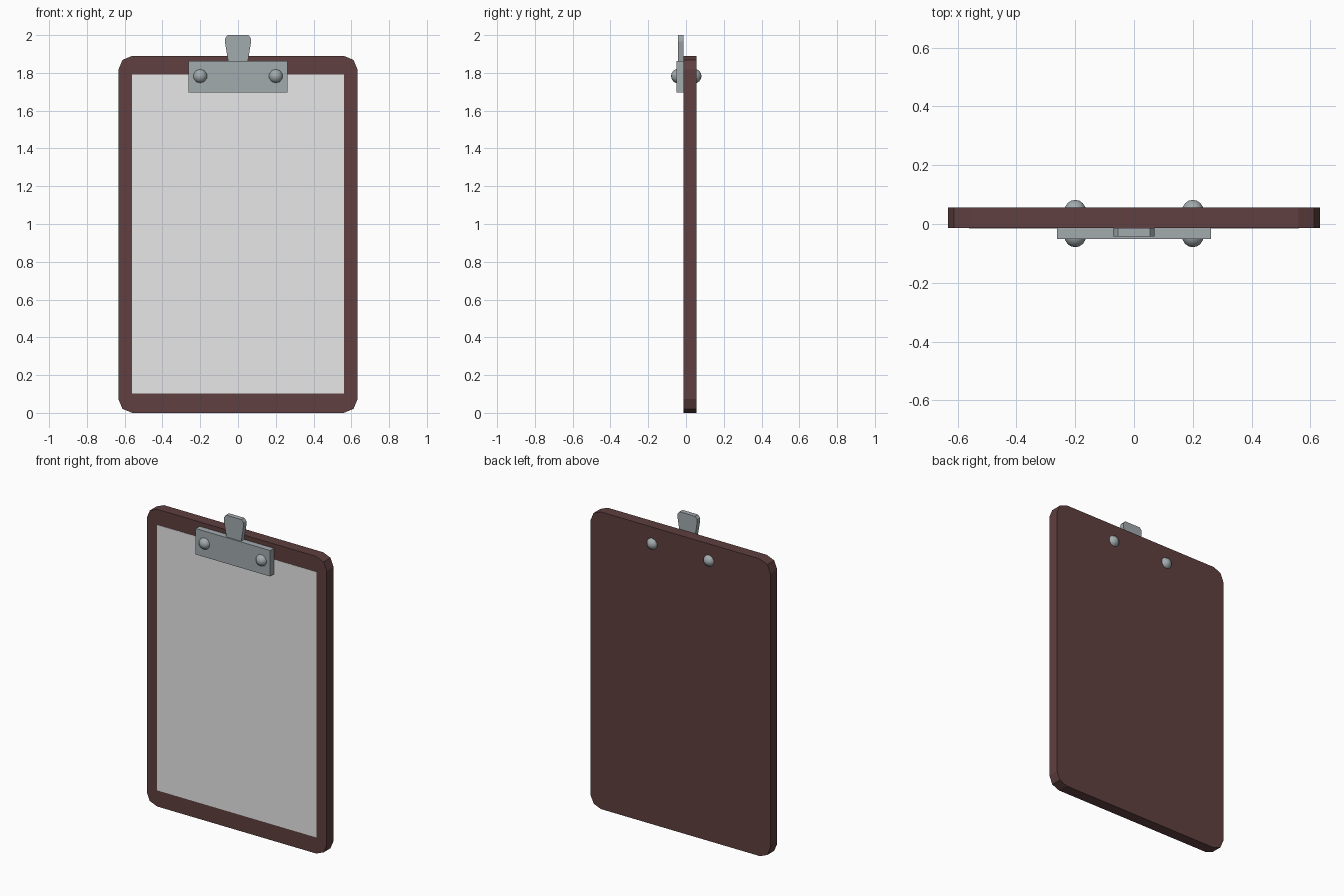
import bpy, bmesh, math
from mathutils import Matrix

if "Cube" in bpy.data.objects:
    bpy.data.objects.remove(bpy.data.objects["Cube"])


def material(name, rgb):
    m = bpy.data.materials.new(name)
    m.diffuse_color = (*rgb, 1)
    m.use_nodes = True
    m.node_tree.nodes["Principled BSDF"].inputs["Base Color"].default_value = m.diffuse_color
    return m


BROWN = material("dark brown board", (0.115, 0.05, 0.05))
WHITE = material("paper white", (0.8, 0.8, 0.8))
STEEL = material("grey steel", (0.36, 0.405, 0.42))


def finish(bm, name, mat):
    bmesh.ops.recalc_face_normals(bm, faces=bm.faces)
    mesh = bpy.data.meshes.new(name)
    bm.to_mesh(mesh)
    bm.free()
    mesh.materials.append(mat)
    ob = bpy.data.objects.new(name, mesh)
    bpy.context.collection.objects.link(ob)
    return ob


def slab(name, profile, y0, y1, mat):
    """Extrude an (x, z) outline from y0 to y1."""
    bm = bmesh.new()
    face = bm.faces.new([bm.verts.new((x, y0, z)) for x, z in profile])
    new = bmesh.ops.extrude_face_region(bm, geom=[face])["geom"]
    verts = [v for v in new if isinstance(v, bmesh.types.BMVert)]
    bmesh.ops.translate(bm, verts=verts, vec=(0, y1 - y0, 0))
    return finish(bm, name, mat)


def rect(w, z0, z1):
    return [(-w, z0), (w, z0), (w, z1), (-w, z1)]


# board with corners rounded in two segments
W, H, R = 0.633, 1.89, 0.073
outline = []
for cx, cz, start in ((W - R, R, -90), (W - R, H - R, 0), (R - W, H - R, 90), (R - W, R, 180)):
    for i in range(3):
        a = math.radians(start + 45 * i)
        outline.append((cx + R * math.cos(a), cz + R * math.sin(a)))
slab("board", outline, -0.013, 0.056, BROWN)

# sheet of paper lying on the board
slab("paper", rect(0.561, 0.103, 1.792), -0.0145, -0.012, WHITE)

# clip plate and flared finger tab
slab("clip_plate", rect(0.262, 1.697, 1.862), -0.051, -0.013, STEEL)
half = [(0.052, 1.86), (0.07, 1.967), (0.067, 1.985), (0.055, 2.0)]
slab("clip_tab", half + [(-x, z) for x, z in reversed(half)], -0.043, -0.013, STEEL)

# domed rivets, front and back
for xn, x in (("left", -0.2), ("right", 0.2)):
    for yn, y in (("front", -0.04), ("back", 0.043)):
        bm = bmesh.new()
        bmesh.ops.create_uvsphere(
            bm, u_segments=10, v_segments=8, radius=0.039,
            matrix=Matrix.Translation((x, y, 1.783)) @ Matrix.Rotation(math.pi / 2, 4, "X"))
        for f in bm.faces:
            f.smooth = True
        finish(bm, f"rivet_{yn}_{xn}", STEEL)
